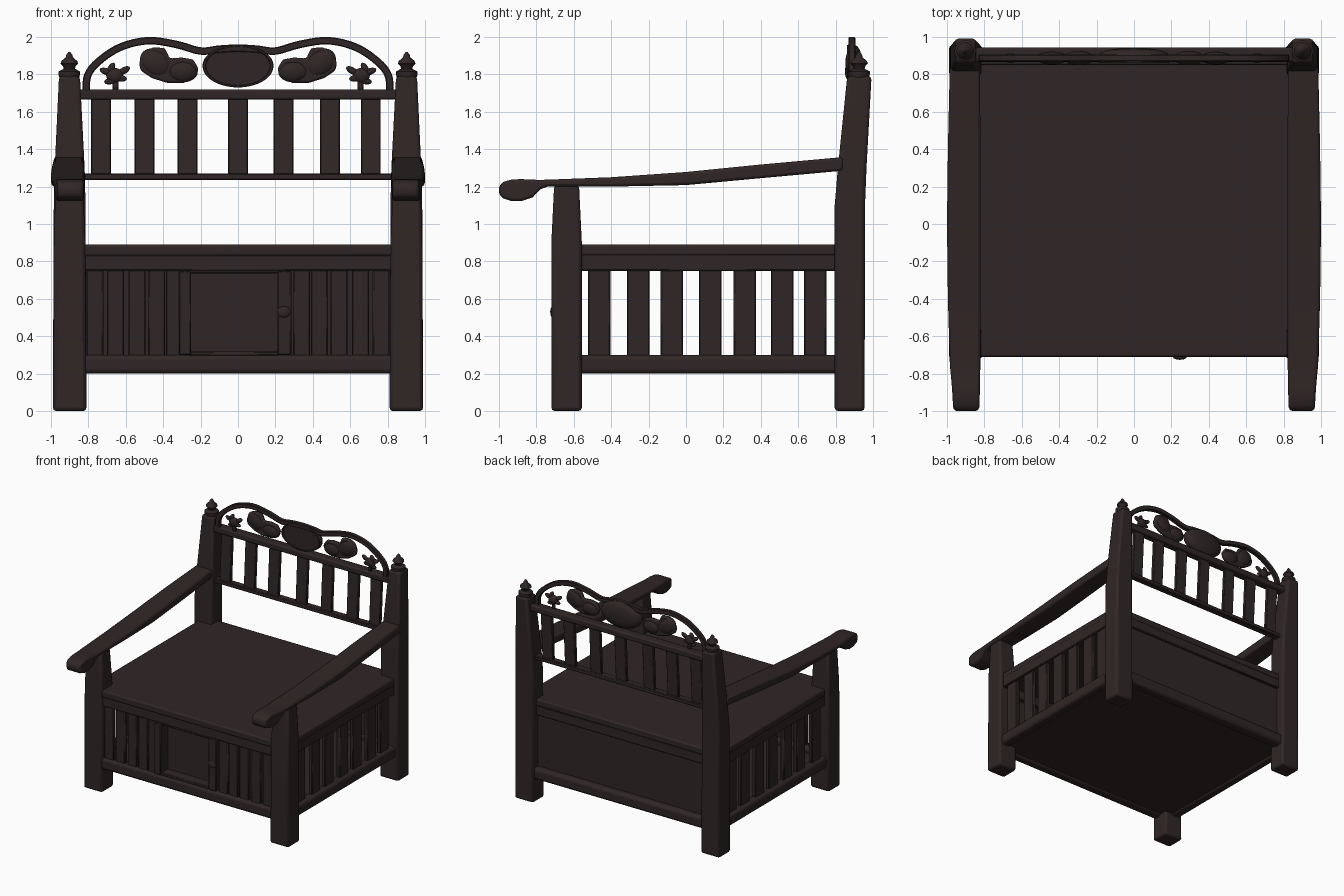
import bpy, bmesh, math
from mathutils import Matrix, Vector

if "Cube" in bpy.data.objects:
    bpy.data.objects.remove(bpy.data.objects["Cube"])

wood = bpy.data.materials.new("dark brown wood")
wood.diffuse_color = (0.030, 0.019, 0.019, 1)
wood.use_nodes = True
wood.node_tree.nodes["Principled BSDF"].inputs["Base Color"].default_value = wood.diffuse_color


def finish(name, bm, bevel=0.0, segs=2, smooth=40):
    bmesh.ops.recalc_face_normals(bm, faces=bm.faces)
    me = bpy.data.meshes.new(name)
    bm.to_mesh(me)
    bm.free()
    me.materials.append(wood)
    ob = bpy.data.objects.new(name, me)
    bpy.context.collection.objects.link(ob)
    if bevel:
        m = ob.modifiers.new("bevel", 'BEVEL')
        m.width, m.segments, m.angle_limit = bevel, segs, math.radians(35)
    bpy.ops.object.select_all(action='DESELECT')
    ob.select_set(True)
    bpy.context.view_layer.objects.active = ob
    bpy.ops.object.shade_smooth_by_angle(angle=math.radians(smooth))
    return ob


def loft(name, rings, bevel=0.0, segs=2):
    bm = bmesh.new()
    rows = [[bm.verts.new(p) for p in r] for r in rings]
    n = len(rows[0])
    for a, b in zip(rows, rows[1:]):
        for i in range(n):
            j = (i + 1) % n
            bm.faces.new((a[i], a[j], b[j], b[i]))
    bm.faces.new(rows[0])
    bm.faces.new(rows[-1])
    return finish(name, bm, bevel, segs)


def box(name, x0, x1, y0, y1, z0, z1, bevel=0.006, segs=1):
    return loft(name, [[(x0, y0, z), (x1, y0, z), (x1, y1, z), (x0, y1, z)] for z in (z0, z1)], bevel, segs)


def post(name, s, secs, bevel):
    # sections: z, inner x, outer x, front y, back y
    return loft(name, [[(s * a, c, z), (s * b, c, z), (s * b, d, z), (s * a, d, z)]
                       for z, a, b, c, d in secs], bevel)


def lathe(name, x, y, prof, n=16):
    return loft(name, [[(x + r * math.cos(2 * math.pi * i / n), y + r * math.sin(2 * math.pi * i / n), z)
                        for i in range(n)] for r, z in prof])


def ball(name, c, r, tilt=0.0):
    bm = bmesh.new()
    bmesh.ops.create_uvsphere(bm, u_segments=24, v_segments=14, radius=1)
    bm.transform(Matrix.Translation(c) @ Matrix.Rotation(tilt, 4, 'Y') @ Matrix.Diagonal((*r, 1)))
    return finish(name, bm, smooth=60)


for s in (-1, 1):
    side = "left" if s < 0 else "right"
    # legs and leaning back posts
    post(side + "_front_leg", s, [(0, .81, .99, -.72, -.557), (.9, .815, .985, -.72, -.557),
                                  (1.21, .83, .975, -.705, -.572)], .018)
    post(side + "_back_post", s, [(0, .81, .99, .795, .955), (1.1, .815, .985, .795, .957),
                                  (1.3, .82, .98, .812, .965), (1.79, .845, .957, .862, .992)], .018)
    # finial
    lathe(side + "_finial", s * .902, .925, [(.052, 1.78), (.058, 1.80), (.058, 1.815), (.03, 1.83), (.034, 1.845),
          (.047, 1.857), (.042, 1.872), (.02, 1.89), (.016, 1.905), (.005, 1.92)])
    # armrest with scrolled front end: y, bottom z, top z, inner x, outer x
    arm = [(-1, 1.16, 1.2, .835, .96), (-.98, 1.138, 1.225, .827, .967), (-.93, 1.122, 1.238, .825, .97),
           (-.88, 1.122, 1.24, .824, .973), (-.82, 1.142, 1.237, .823, .978), (-.78, 1.185, 1.236, .822, .982),
           (-.74, 1.2, 1.237, .822, .985), (-.4, 1.2, 1.25, .82, .995), (0, 1.208, 1.278, .82, 1.0),
           (.4, 1.245, 1.318, .82, .995), (.84, 1.285, 1.358, .825, .985)]
    loft(side + "_armrest", [[(s * a, y, z0), (s * b, y, z0), (s * b, y, z1), (s * a, y, z1)]
                             for y, z0, z1, a, b in arm], .014)
    # side rails and slats
    xs = sorted((s * .88, s * .965))
    box(side + "_bottom_rail", *xs, -.6, .83, .2, .3, .025, 3)
    box(side + "_top_rail", *sorted((s * .885, s * .95)), -.6, .83, .75, .84)
    for i, y in enumerate((-.465, -.255, -.075, .13, .315, .515, .69)):
        box(f"{side}_side_slat_{i + 1}", *sorted((s * .9, s * .935)), y - .06, y + .06, .28, .77)
    # front slats beside the door
    for i, x in enumerate((.765, .655, .54, .435, .34)):
        box(f"{side}_front_slat_{i + 1}", *sorted((s * (x - .045), s * (x + .045))), -.69, -.655, .28, .77)

# seat and box
box("seat", -.95, .95, -.71, .9, .83, .89, .012, 2)
box("front_top_rail", -.85, .85, -.7, -.62, .75, .835)
box("front_bottom_rail", -.85, .85, -.712, -.62, .2, .3, .025, 3)
box("back_top_rail", -.85, .85, .84, .9, .75, .835)
box("back_bottom_rail", -.85, .85, .84, .935, .2, .3, .025, 3)
box("back_panel", -.85, .85, .85, .88, .28, .77)
box("floor_panel", -.93, .93, -.67, .88, .215, .25)

# door frame, recessed panel and knob
box("door_left_stile", -.315, -.25, -.71, -.6, .3, .75)
box("door_right_stile", .21, .285, -.71, -.6, .3, .75)
box("door_top_strip", -.26, .22, -.7, -.6, .735, .755)
box("door_bottom_strip", -.26, .22, -.7, -.6, .295, .32)
box("door_panel", -.3, .27, -.61, -.59, .3, .75)
ball("door_knob", (.245, -.712, .53), (.036, .014, .03))

# backrest rails and slats
box("backrest_lower_rail", -.84, .84, .85, .91, 1.235, 1.27)
box("backrest_upper_rail", -.86, .86, .865, .945, 1.665, 1.72, .012, 2)
for i, x in enumerate((-.733, -.5, -.27, 0, .243, .492, .71)):
    loft(f"backrest_slat_{i + 1}", [[(x - .053, y, z), (x + .053, y, z), (x + .053, y + .03, z), (x - .053, y + .03, z)]
                                    for y, z in ((.865, 1.25), (.89, 1.69))], .005, 1)

# crest: curved band following a mirrored path
half = [(-.81, 1.70), (-.805, 1.79), (-.75, 1.865), (-.63, 1.945), (-.48, 1.98), (-.33, 1.96), (-.2, 1.925), (-.1, 1.935)]
pts = [Vector((x, 0, z)) for x, z in half + [(0, 1.94)] + [(-x, z) for x, z in reversed(half)]]
path = []
for i in range(len(pts) - 1):
    a, b, c, d = pts[max(i - 1, 0)], pts[i], pts[i + 1], pts[min(i + 2, len(pts) - 1)]
    for k in range(6):
        t = k / 6
        path.append(.5 * (2 * b + (c - a) * t + (2 * a - 5 * b + 4 * c - d) * t * t + (3 * b - a - 3 * c + d) * t ** 3))
path.append(pts[-1])
rings = []
for i, p in enumerate(path):
    d = (path[min(i + 1, len(path) - 1)] - path[max(i - 1, 0)]).normalized()
    n = Vector((-d.z, 0, d.x)) * .02
    rings.append([(q.x, y, q.z) for q, y in ((p + n, .868), (p + n, .905), (p - n, .905), (p - n, .868))])
loft("crest_arch", rings, .005, 1)

# central oval medallion: flat plaque with raised rim and domed back
def oval(k, y):
    return [(.19 * k * math.cos(a), y, 1.845 + .115 * k * math.sin(a))
            for a in (2 * math.pi * i / 40 for i in range(40))]
loft("medallion", [oval(k, y) for k, y in ((.9, .872), (.92, .862), (.98, .862), (1, .875), (1, .895),
                                           (.93, .915), (.7, .932), (.35, .94), (.05, .942))])

# carved leaves and flowers
for s in (-1, 1):
    side = "left" if s < 0 else "right"
    leaf = [(.53, 1.86), (.5, 1.925), (.45, 1.945), (.39, 1.94), (.365, 1.885), (.3, 1.89), (.24, 1.88),
            (.21, 1.83), (.235, 1.775), (.29, 1.755), (.38, 1.755), (.46, 1.78), (.52, 1.82)]
    loft(side + "_leaf", [[(s * x, y, z) for x, z in leaf] for y in (.868, .905)], .012, 2)
    ball(side + "_leaf_bulge", (s * .44, .887, 1.862), (.09, .035, .07), s * math.radians(-35))
    ball(side + "_scroll_bulge", (s * .295, .887, 1.815), (.08, .038, .058))
    ball(side + "_flower_heart", (s * .66, .887, 1.795), (.045, .025, .04))
    for i, (dx, dz, t) in enumerate(((.045, .02, -20), (.02, .035, 60), (-.05, .025, 30), (-.03, -.015, -10), (.02, -.03, 10))):
        ball(f"{side}_flower_petal_{i + 1}", (s * (.66 + dx), .887, 1.795 + dz), (.036, .015, .018), s * math.radians(t))
    box(side + "_flower_stem", *sorted((s * .64, s * .67)), .878, .896, 1.71, 1.78)
